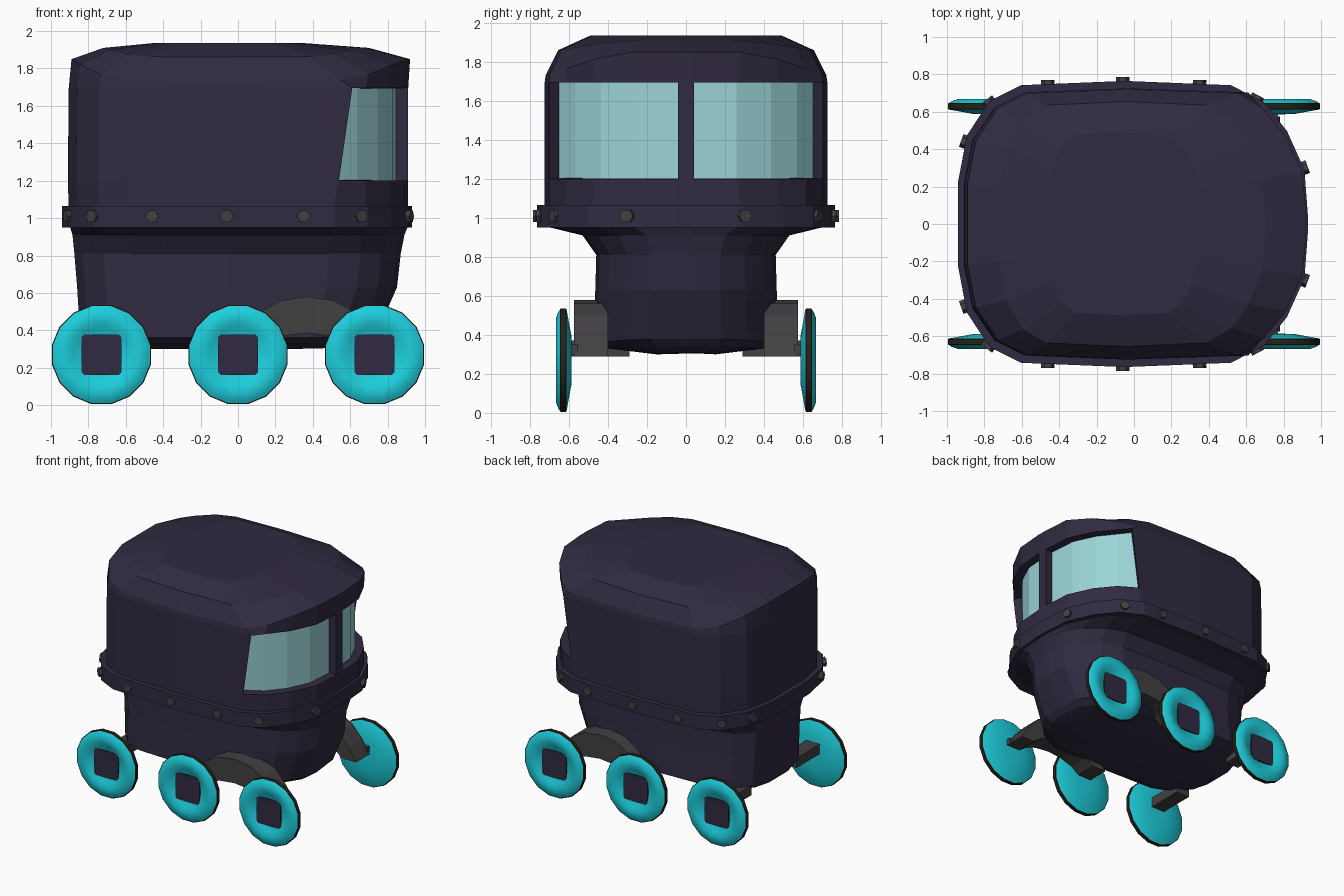
import bpy, bmesh, math
from mathutils import Matrix, Vector

if "Cube" in bpy.data.objects:
    bpy.data.objects.remove(bpy.data.objects["Cube"])


def material(name, r, g, b):
    m = bpy.data.materials.new(name)
    m.diffuse_color = (r, g, b, 1)
    m.use_nodes = True
    m.node_tree.nodes["Principled BSDF"].inputs["Base Color"].default_value = m.diffuse_color
    return m


PURPLE = material("dark_purple", 0.030, 0.023, 0.052)
GLASS = material("glass", 0.33, 0.66, 0.68)
CYAN = material("cyan", 0.012, 0.62, 0.72)
TYRE = material("tyre_brown", 0.020, 0.016, 0.010)
IRON = material("iron", 0.055, 0.052, 0.055)


def finish(name, bm, *mats, smooth_angle=None):
    bmesh.ops.recalc_face_normals(bm, faces=bm.faces)
    me = bpy.data.meshes.new(name)
    bm.to_mesh(me)
    bm.free()
    for m in mats:
        me.materials.append(m)
    ob = bpy.data.objects.new(name, me)
    bpy.context.collection.objects.link(ob)
    if smooth_angle:
        bpy.ops.object.select_all(action='DESELECT')
        ob.select_set(True)
        bpy.context.view_layer.objects.active = ob
        bpy.ops.object.shade_smooth_by_angle(angle=math.radians(smooth_angle))
    return ob


def loft(bm, rings, caps=True, closed=False):
    """Join rings of points with quads; returns one list of faces per band."""
    vs = [[bm.verts.new(p) for p in r] for r in rings]
    n, bands = len(vs[0]), []
    pairs = list(zip(vs, vs[1:])) + ([(vs[-1], vs[0])] if closed else [])
    for a, b in pairs:
        bands.append([bm.faces.new((a[j], a[(j + 1) % n], b[(j + 1) % n], b[j]))
                      for j in range(n)])
    if caps:
        bm.faces.new(vs[0])
        bm.faces.new(vs[-1])
    return bands


def box(name, lo, hi, mat):
    bm = bmesh.new()
    size = Vector(hi) - Vector(lo)
    mid = (Vector(hi) + Vector(lo)) / 2
    bmesh.ops.create_cube(bm, size=1, matrix=Matrix.Translation(mid) @ Matrix.Diagonal((*size, 1)))
    return finish(name, bm, mat)


# Rounded plan of the body, rear to front, one half
HALF = [(-1, 0.30), (-0.95, 0.62), (-0.82, 0.86), (-0.64, 0.97), (-0.05, 1),
        (0.56, 0.97), (0.75, 0.85), (0.88, 0.65), (0.98, 0.38), (1, 0.055)]


def plan(z_side, z_end, x0, x1, w, shift=0):
    half = []
    for i, (u, v) in enumerate(HALF):
        x = (x0 + x1) / 2 + u * (x1 - x0) / 2 + (shift if i == 5 else 0)
        t = min(1, (1 - v) / 0.5)
        half.append((x, v * w, z_side + (z_end - z_side) * t))
    return half + [(x, -y, z) for x, y, z in reversed(half)]


# Body shell: keel, waist, cabin wall and domed roof
bm = bmesh.new()
bands = loft(bm, [
    plan(0.30, 0.31, -0.78, 0.60, 0.15),
    plan(0.33, 0.34, -0.83, 0.70, 0.40),
    plan(0.36, 0.38, -0.845, 0.74, 0.48),
    plan(0.63, 0.63, -0.86, 0.85, 0.465),
    plan(0.81, 0.81, -0.875, 0.87, 0.46),
    plan(0.91, 0.91, -0.885, 0.89, 0.53),
    plan(0.96, 0.96, -0.90, 0.91, 0.735),
    plan(1.06, 1.06, -0.905, 0.91, 0.725),
    plan(1.20, 1.20, -0.91, 0.91, 0.725, 0.03),
    plan(1.695, 1.695, -0.905, 0.91, 0.725, 0.10),
    plan(1.73, 1.85, -0.89, 0.92, 0.72, 0.03),
    plan(1.86, 1.91, -0.72, 0.70, 0.655),
    plan(1.935, 1.935, -0.46, 0.36, 0.49),
])
bmesh.ops.recalc_face_normals(bm, faces=bm.faces)
# Sunken wrap-around windows either side of the front post
for start in (5, 10):
    pane = bands[8][start:start + 4]
    bmesh.ops.inset_region(bm, faces=pane, thickness=0.002, depth=-0.065,
                           use_even_offset=True, use_boundary=True)
    for f in pane:
        f.material_index = 1
finish("body", bm, PURPLE, GLASS)

# Belt around the body
bm = bmesh.new()
loft(bm, [plan(z, z, -0.92 + d, 0.91 - d, 0.745 - d)
          for z, d in ((0.95, 0.06), (0.95, -0.02), (1.065, -0.02), (1.065, 0.06))],
     caps=False, closed=True)
finish("belt", bm, PURPLE)

# Hexagonal bolts on the belt
BOLTS = [(-0.905, 0.44, 160), (-0.775, 0.65, 128), (-0.46, 0.75, 92), (-0.06, 0.765, 90),
         (0.35, 0.75, 88), (0.655, 0.67, 62), (0.91, 0.30, 20)]
bm = bmesh.new()
for x, y, a in BOLTS:
    for s in (1, -1):
        mat = (Matrix.Translation((x, s * y, 1.01))
               @ Matrix.Rotation(math.radians(s * a), 4, 'Z')
               @ Matrix.Rotation(math.pi / 2, 4, 'Y'))
        bmesh.ops.create_cone(bm, cap_ends=True, segments=6, radius1=0.036,
                              radius2=0.036, depth=0.04, matrix=mat)
finish("belt_bolts", bm, IRON)

# Wheel section: radius, outward offset, material of the band that follows (0 cyan, 1 tyre)
WHEEL = [(0.09, 0.0, 0), (0.15, 0.022, 0), (0.185, 0.037, 0), (0.22, 0.037, 0), (0.25, 0.026, 0),
         (0.264, 0.017, 1), (0.27, 0.014, 1), (0.27, -0.014, 1), (0.264, -0.018, 0),
         (0.13, -0.042, 0), (0.05, -0.044, 0)]


def wheel(name, x, s):
    bm = bmesh.new()
    rings = []
    for r, off, _ in WHEEL:
        rings.append([(x + r * math.cos(a), s * (0.63 + off), 0.27 + r * math.sin(a))
                      for a in (math.tau * (k + 0.5) / 16 for k in range(16))])
    for band, (_, _, m) in zip(loft(bm, rings), WHEEL):
        for f in band:
            f.material_index = m
    finish(name, bm, CYAN, TYRE, smooth_angle=35)


# Suspension arch outline in x and z
ARCH = [(-0.05, 0.29), (0.02, 0.40), (0.12, 0.50), (0.23, 0.56), (0.37, 0.58), (0.51, 0.56),
        (0.62, 0.50), (0.71, 0.40), (0.78, 0.29), (0.66, 0.29), (0.59, 0.34), (0.50, 0.37),
        (0.37, 0.385), (0.24, 0.37), (0.14, 0.34), (0.07, 0.29)]

for s, side in ((1, "left"), (-1, "right")):
    # Wheels with square hubs
    for x, place in ((-0.73, "rear"), (0.0, "middle"), (0.73, "front")):
        wheel(f"{place}_{side}_wheel", x, s)
        box(f"{place}_{side}_hub", (x - 0.108, s * 0.625 - 0.025, 0.162),
            (x + 0.108, s * 0.625 + 0.025, 0.378), PURPLE)
    # Arch carrying the front two wheels
    bm = bmesh.new()
    loft(bm, [[(x, s * y, z) for x, z in ARCH] for y in (0.40, 0.575)])
    finish(f"{side}_suspension_arch", bm, IRON)
    # Stub arms to the wheels
    box(f"{side}_rear_axle", (-0.79, s * 0.44 - 0.15, 0.29), (-0.67, s * 0.44 + 0.15, 0.37), IRON)
    for x in (0.0, 0.73):
        box(f"{side}_axle", (x - 0.04, s * 0.575 - 0.02, 0.30), (x + 0.04, s * 0.575 + 0.02, 0.35), IRON)
